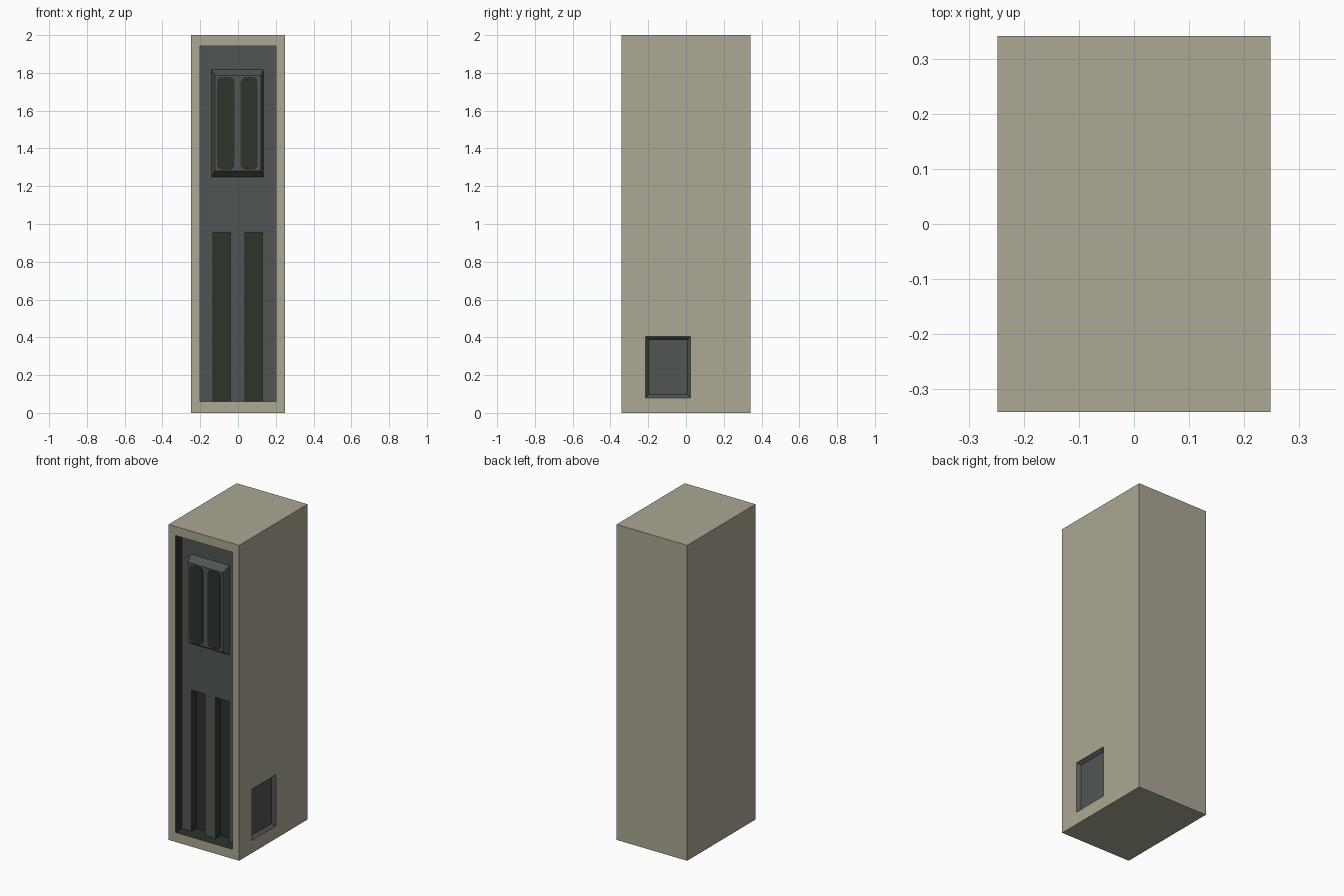
import bpy, bmesh
from mathutils import Vector

if "Cube" in bpy.data.objects:
    bpy.data.objects.remove(bpy.data.objects["Cube"])


def material(name, srgb):
    lin = [((c / 255 + 0.055) / 1.055) ** 2.4 for c in srgb]
    m = bpy.data.materials.new(name)
    m.diffuse_color = (*lin, 1)
    m.use_nodes = True
    m.node_tree.nodes["Principled BSDF"].inputs["Base Color"].default_value = m.diffuse_color
    return m


BEIGE = material("beige_casing", (172, 168, 148))
GREY = material("dark_grey_panel", (80, 86, 83))
DARK = material("green_black", (45, 52, 43))

W, D, H = 0.248, 0.342, 2.0   # half width, half depth, height
PANEL_Y = -D + 0.065          # face of the recessed front panel
SLOT_Y = -D + 0.115           # bottom of the deep slots


def finish(name, bm, mats):
    me = bpy.data.meshes.new(name)
    bm.to_mesh(me)
    bm.free()
    for m in mats:
        me.materials.append(m)
    ob = bpy.data.objects.new(name, me)
    bpy.context.collection.objects.link(ob)
    return ob


def box_bm(lo, hi):
    bm = bmesh.new()
    bmesh.ops.create_cube(bm, size=1)
    for v in bm.verts:
        v.co = Vector([lo[i] if v.co[i] < 0 else hi[i] for i in range(3)])
    return bm


def face_towards(bm, d):
    bm.normal_update()
    return max(bm.faces, key=lambda f: f.normal.dot(d))


def inset_to(bm, face, axis, lo, hi):
    """Inset a face and move the new inner corners to the box lo..hi."""
    ring = bmesh.ops.inset_region(bm, faces=[face], thickness=0.01)["faces"]
    mid = face.calc_center_median()
    for v in face.verts:
        v.co = Vector([lo[i] if v.co[i] < mid[i] else hi[i] for i in range(3)])
    return ring


# Casing with a deep front opening and a shallow side hatch
bm = box_bm((-W, -D, 0), (W, D, H))
front = face_towards(bm, Vector((0, -1, 0)))
side = face_towards(bm, Vector((1, 0, 0)))
inset_to(bm, front, 1, (-0.2, -D, 0.06), (0.2, -D, 1.943))
walls = inset_to(bm, front, 1, (-0.2, SLOT_Y, 0.06), (0.2, SLOT_Y, 1.943))
for f in walls + [front]:
    f.material_index = 2
inset_to(bm, side, 0, (W, -0.215, 0.08), (W, 0.025, 0.405))
rim = inset_to(bm, side, 0, (W - 0.02, -0.197, 0.097), (W - 0.02, 0.009, 0.388))
for f in rim + [side]:
    f.material_index = 1
finish("casing", bm, [BEIGE, GREY, DARK])


# Front panel pieces: grey faces, dark slot walls
def panel(name, x0, x1, z0, z1):
    b = box_bm((x0, PANEL_Y, z0), (x1, SLOT_Y, z1))
    b.normal_update()
    for f in b.faces:
        f.material_index = 0 if f.normal.y < -0.5 else 1
    finish(name, b, [GREY, DARK])


panel("upper_panel", -0.2, 0.2, 0.955, 1.943)
panel("left_bar", -0.2, -0.133, 0.06, 0.955)
panel("middle_bar", -0.039, 0.036, 0.06, 0.955)
panel("right_bar", 0.13, 0.2, 0.06, 0.955)

# Raised vent housing with sloping sides
VENT_Y = -D + 0.018
bm = box_bm((-0.14, VENT_Y, 1.25), (0.136, PANEL_Y, 1.817))
face = face_towards(bm, Vector((0, -1, 0)))
mid = face.calc_center_median()
for v in face.verts:
    v.co.x = -0.123 if v.co.x < mid.x else 0.121
    v.co.z = 1.28 if v.co.z < mid.z else 1.787
finish("vent_housing", bm, [GREY])

# Two dark rounded vent strips
for name, x0, x1 in (("left_vent", -0.112, -0.019), ("right_vent", 0.014, 0.103)):
    bm = box_bm((x0, VENT_Y - 0.003, 1.285), (x1, VENT_Y + 0.002, 1.778))
    edges = [e for e in bm.edges
             if abs(e.verts[0].co.y - e.verts[1].co.y) > 0.001]
    bmesh.ops.bevel(bm, geom=edges, offset=0.028, segments=3, profile=0.5,
                    affect='EDGES')
    finish(name, bm, [DARK])
